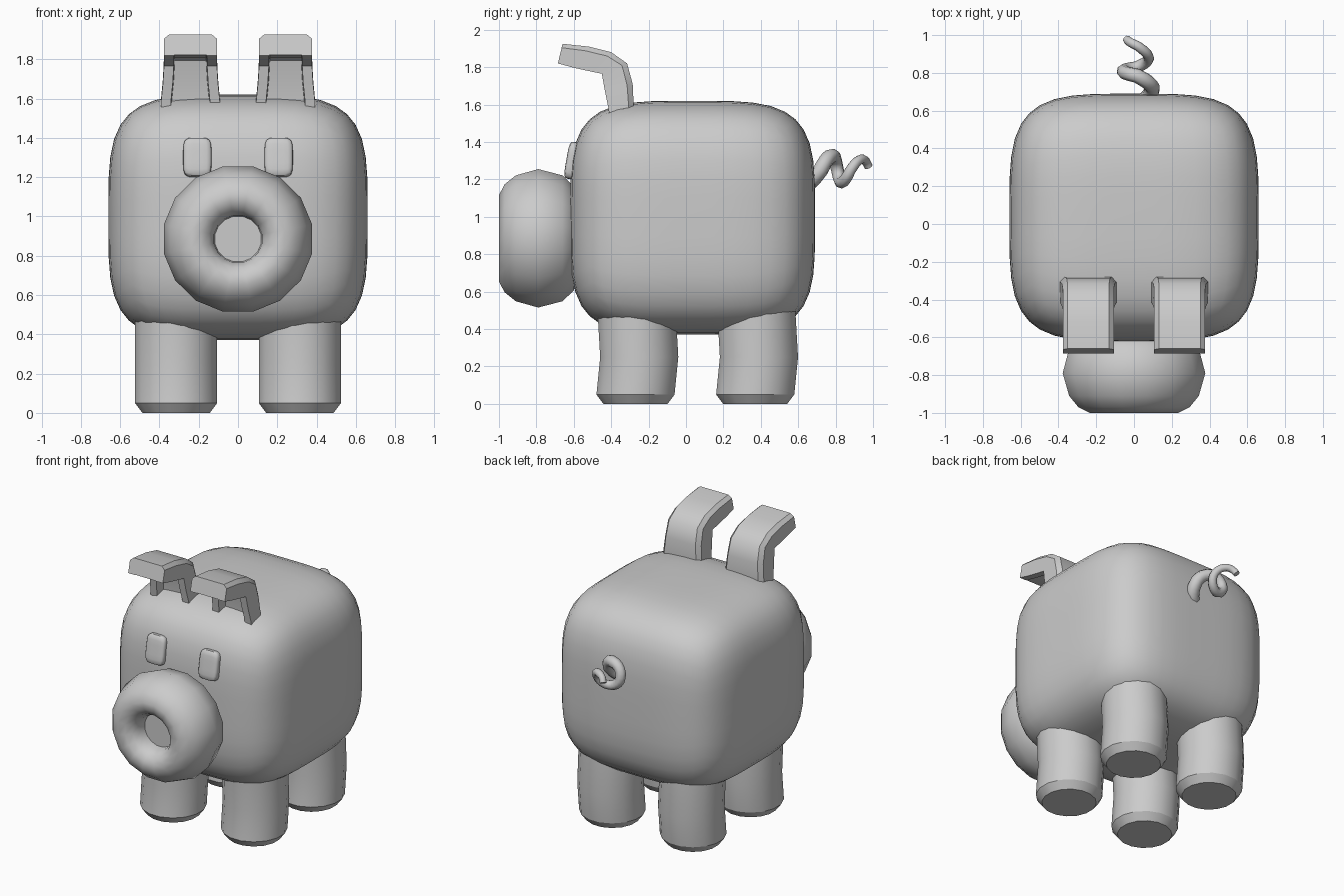
import bpy, bmesh, math
from mathutils import Matrix, Vector

cube = bpy.data.objects.get("Cube")
if cube:
    bpy.data.objects.remove(cube, do_unlink=True)

GREY = (0.6, 0.6, 0.6, 1)
mat = bpy.data.materials.new("plain grey")
mat.use_nodes = True
mat.diffuse_color = GREY
mat.node_tree.nodes["Principled BSDF"].inputs["Base Color"].default_value = GREY


def finish(bm, name, angle=40):
    """Turn a bmesh into a smooth-shaded object."""
    bmesh.ops.recalc_face_normals(bm, faces=bm.faces)
    mesh = bpy.data.meshes.new(name)
    bm.to_mesh(mesh)
    bm.free()
    obj = bpy.data.objects.new(name, mesh)
    bpy.context.collection.objects.link(obj)
    smooth(obj, angle)
    return obj


def smooth(obj, angle):
    obj.data.materials.clear()
    obj.data.materials.append(mat)
    bpy.ops.object.select_all(action='DESELECT')
    obj.select_set(True)
    bpy.context.view_layer.objects.active = obj
    bpy.ops.object.shade_smooth_by_angle(angle=math.radians(angle))


def rounded_box(name, centre, half, power, cuts, tilt=0):
    """Cube inflated to a superellipsoid."""
    bm = bmesh.new()
    bmesh.ops.create_cube(bm, size=2)
    bmesh.ops.subdivide_edges(bm, edges=bm.edges[:], cuts=cuts, use_grid_fill=True)
    for v in bm.verts:
        v.co /= sum(abs(c) ** power for c in v.co) ** (1 / power)
    bm.transform(Matrix.Translation(centre) @ Matrix.Rotation(tilt, 4, 'X')
                 @ Matrix.Diagonal((*half, 1)))
    return finish(bm, name)


def loft(name, loops, angle=40):
    """Skin a list of closed loops and cap both ends."""
    bm = bmesh.new()
    rings = [[bm.verts.new(p) for p in loop] for loop in loops]
    n = len(rings[0])
    for a, b in zip(rings, rings[1:]):
        for i in range(n):
            j = (i + 1) % n
            bm.faces.new((a[i], a[j], b[j], b[i]))
    bm.faces.new(rings[0])
    bm.faces.new(rings[-1])
    bmesh.ops.remove_doubles(bm, verts=bm.verts, dist=0.0005)
    return finish(bm, name, angle)


def circle(n, r):
    return [(r * math.cos(2 * math.pi * (i + 0.5) / n),
             r * math.sin(2 * math.pi * (i + 0.5) / n)) for i in range(n)]


# Body
rounded_box("body", (0, 0.035, 0.995), (0.66, 0.655, 0.625), 4, 11)

# Snout: ring with a shallow flat-bottomed hole, as (radius, y)
snout_profile = [(0.12, -0.87), (0.125, -0.92), (0.15, -0.965), (0.19, -0.992),
                 (0.24, -1.0), (0.3, -0.97), (0.35, -0.91), (0.385, -0.79),
                 (0.35, -0.66), (0.29, -0.6), (0.2, -0.57)]
loft("snout", [[(x, y, 0.885 + z * 0.98) for x, z in circle(16, r)]
               for r, y in snout_profile], 55)

# Legs: slightly bent at the knee, as (z, radius, y shift)
leg_profile = [(0, 0.175, 0), (0.05, 0.213, 0), (0.25, 0.213, 0.02), (0.6, 0.213, 0)]
for side, x in (("left", 0.315), ("right", -0.315)):
    for end, y in (("front", -0.27), ("back", 0.37)):
        loft(f"{end}_{side}_leg",
             [[(x + px, y + dy + py, z) for px, py in circle(16, r)]
              for z, r, dy in leg_profile], 30)

# Ears: folded forward, hollow on the inside; (outer y, z, inner y, z, half width)
ear_stations = [(-0.28, 1.48, -0.40, 1.48, 0.15), (-0.28, 1.60, -0.415, 1.58, 0.15),
                (-0.285, 1.71, -0.435, 1.68, 0.14), (-0.315, 1.82, -0.45, 1.765, 0.135),
                (-0.40, 1.88, -0.50, 1.775, 0.135), (-0.52, 1.91, -0.60, 1.797, 0.135),
                (-0.66, 1.925, -0.685, 1.82, 0.135)]


def ear_section(x, oy, oz, iy, iz, w, depth):
    outer, inner = Vector((0, oy, oz)), Vector((0, iy, iz))
    floor = inner.lerp(outer, depth)
    near = outer.lerp(inner, 0.2)
    t = w - 0.05
    half = [(w - 0.025, outer), (w, near), (w, inner), (t, inner), (t - 0.005, floor)]
    loop = half + [(-dx, p) for dx, p in reversed(half)]
    return [(x + dx, p.y, p.z) for dx, p in loop]


for side, x in (("left", 0.242), ("right", -0.242)):
    depths = [0.5] * 5 + [0.1, 0.02]
    loft(f"{side}_ear", [ear_section(x, *s, d) for s, d in zip(ear_stations, depths)])

# Eyes
for side, x in (("left", 0.207), ("right", -0.207)):
    rounded_box(f"{side}_eye", (x, -0.605, 1.3), (0.072, 0.035, 0.1), 5, 5,
                math.radians(-10))

# Tail: tapering corkscrew; (angle, y) keys along the coil
tail_keys = [(-70, 0.64), (0, 0.72), (90, 0.785), (180, 0.81), (270, 0.83),
             (360, 0.88), (450, 0.945), (540, 0.985)]
path = []
for (a0, y0), (a1, y1) in zip(tail_keys, tail_keys[1:]):
    for k in range(5):
        f = k / 5
        path.append((math.radians(a0 + (a1 - a0) * f), y0 + (y1 - y0) * f))
curve = bpy.data.curves.new("tail", 'CURVE')
curve.dimensions = '3D'
curve.bevel_depth = 0.045
curve.bevel_resolution = 2
curve.use_fill_caps = True
spline = curve.splines.new('POLY')
spline.points.add(len(path) - 1)
for i, (point, (a, y)) in enumerate(zip(spline.points, path)):
    f = i / (len(path) - 1)
    r = 0.085 - 0.03 * f
    point.co = (0.015 + r * math.cos(a), y, 1.25 + r * math.sin(a), 1)
    point.radius = 1 - 0.5 * f
tail = bpy.data.objects.new("tail", curve)
bpy.context.collection.objects.link(tail)
bpy.ops.object.select_all(action='DESELECT')
tail.select_set(True)
bpy.context.view_layer.objects.active = tail
bpy.ops.object.convert(target='MESH')
smooth(bpy.context.view_layer.objects.active, 50)
